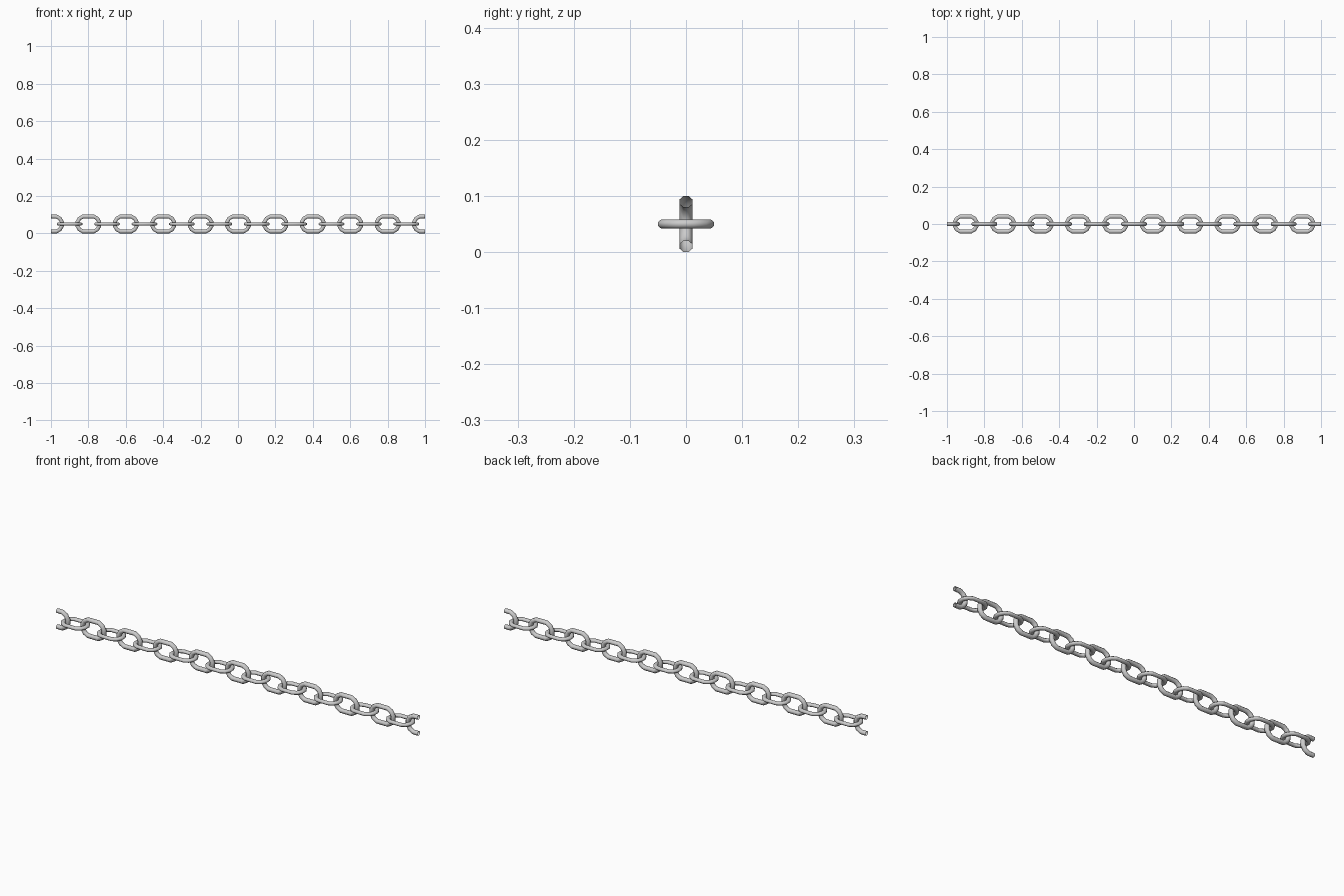
import bpy, bmesh
from math import cos, sin, pi, radians

if "Cube" in bpy.data.objects:
    bpy.data.objects.remove(bpy.data.objects["Cube"])

HALF_W = 0.05      # half width of a link, outside
SHIFT = 0.0185     # half distance between the two end arcs
IN_R = 0.01        # rod half thickness in the plane of the link
SIDES = 8          # rod cross-section sides
CZ = 0.05          # height of the chain axis


def half_path(side):
    # five flat facets around one end; (arc centre, direction angle)
    base = 0 if side > 0 else 180
    return [(side * SHIFT, radians(base + a)) for a in (-75, -45, -15, 15, 45, 75)]


def ring(bm, cx, ang, stretch, out_r, upright, x0, flat=False):
    verts = []
    for k in range(SIDES):
        t = 2 * pi * (k + 0.5) / SIDES
        g = 1 / cos(pi / SIDES)
        rad = (HALF_W - IN_R + IN_R * g * cos(t)) * stretch
        out = out_r * g * sin(t)
        u = x0 + cx + (0 if flat else rad * cos(ang))
        v = rad * sin(ang)
        co = (u, -out, CZ + v) if upright else (u, v, CZ + out)
        verts.append(bm.verts.new(co))
    return verts


def link(name, x0, upright, half=0):
    out_r = 0.0112 if upright else 0.0082
    miter = 1 / cos(radians(15))
    bm = bmesh.new()
    path = half_path(half) if half else half_path(1) + half_path(-1)
    rings = [ring(bm, c, a, miter, out_r, upright, x0) for c, a in path]
    if half:
        # open, cut-off rod ends on the middle plane of the link
        first = ring(bm, 0, -half * pi / 2, 1, out_r, upright, x0, True)
        last = ring(bm, 0, half * pi / 2, 1, out_r, upright, x0, True)
        rings = [first] + rings + [last]
    n = len(rings)
    for i in range(n - 1 if half else n):
        a, b = rings[i], rings[(i + 1) % n]
        for k in range(SIDES):
            j = (k + 1) % SIDES
            bm.faces.new((a[k], b[k], b[j], a[j]))
    # make the normals point away from the rod
    bmesh.ops.recalc_face_normals(bm, faces=bm.faces)
    for f in bm.faces:
        f.smooth = True
    me = bpy.data.meshes.new(name)
    bm.to_mesh(me)
    bm.free()
    ob = bpy.data.objects.new(name, me)
    bpy.context.collection.objects.link(ob)
    return ob


# whole links, alternating upright and flat
for i in range(-9, 10):
    up = i % 2 == 0
    link("upright_link" if up else "flat_link", i * 0.1, up)

# half links at both ends
link("left_half_link", -1.0, True, 1)
link("right_half_link", 1.0, True, -1)
